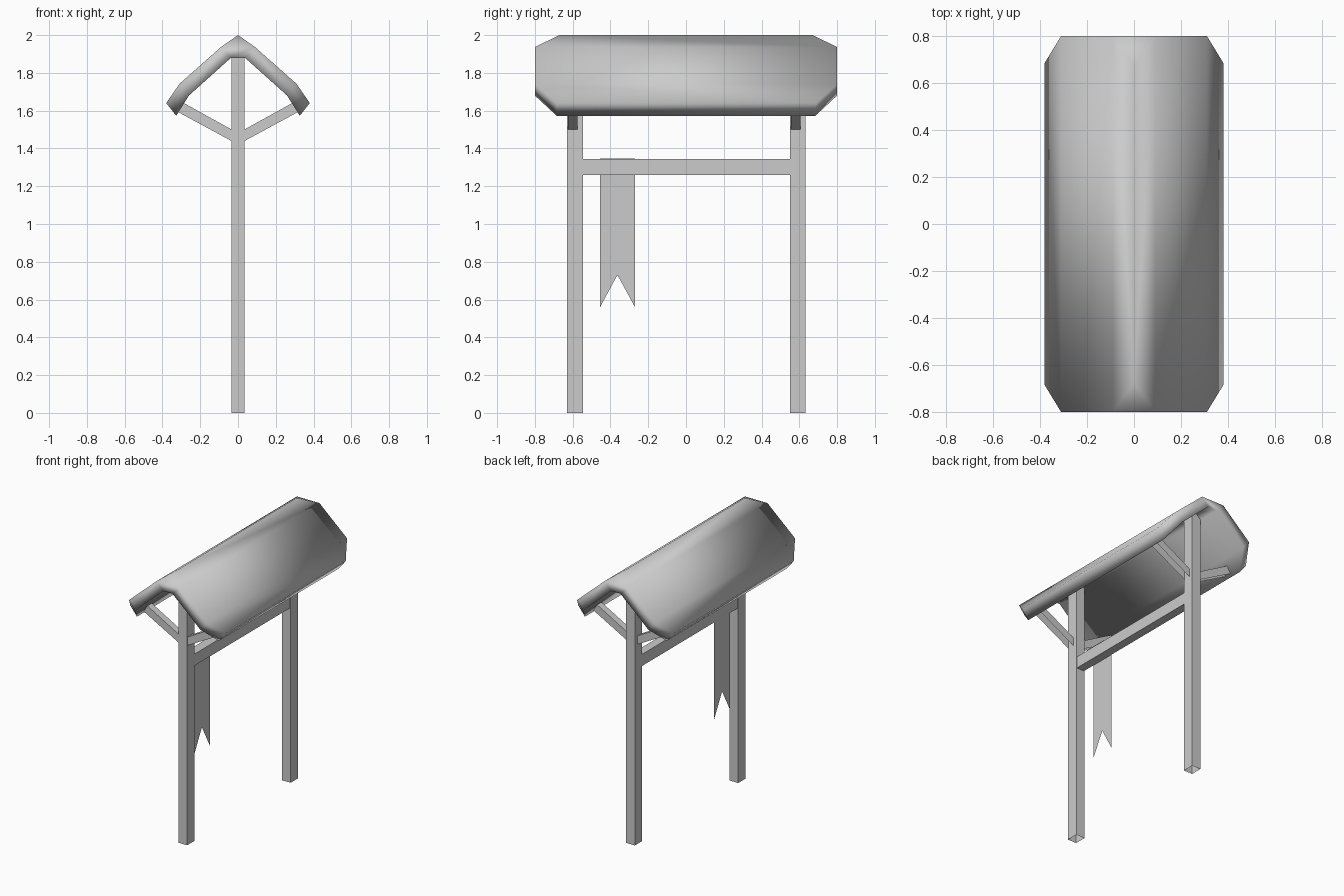
import bpy, bmesh

if "Cube" in bpy.data.objects:
    bpy.data.objects.remove(bpy.data.objects["Cube"])


def make(name, verts, faces, smooth=False):
    bm = bmesh.new()
    vs = [bm.verts.new(v) for v in verts]
    for f in faces:
        bm.faces.new([vs[i] for i in f])
    bmesh.ops.recalc_face_normals(bm, faces=bm.faces)
    for f in bm.faces:
        f.smooth = smooth
    me = bpy.data.meshes.new(name)
    bm.to_mesh(me)
    bm.free()
    ob = bpy.data.objects.new(name, me)
    bpy.context.collection.objects.link(ob)
    return ob


def prism(name, profile, y0, y1, skip=()):
    """Extrude an (x, z) profile along y, leaving out the listed side faces."""
    n = len(profile)
    verts = [(x, y, z) for y in (y0, y1) for x, z in profile]
    faces = [tuple(range(n)), tuple(range(n, 2 * n))]
    faces += [(i, (i + 1) % n, n + (i + 1) % n, n + i)
              for i in range(n) if i not in skip]
    return make(name, verts, faces)


# Posts, open underneath
W = 0.035
for label, y0, y1 in (("front", -0.63, -0.545), ("back", 0.55, 0.633)):
    prism(label + "_post", [(-W, 0), (W, 0), (W, 1.92), (-W, 1.92)], y0, y1, skip=(0,))

# Diagonal braces holding the eaves, open underneath
for label, yc in (("front", -0.60), ("back", 0.58)):
    for side, s in (("left", -1), ("right", 1)):
        prism(f"{label}_{side}_brace",
              [(s * 0.03, 1.437), (s * 0.325, 1.597), (s * 0.29, 1.642), (s * 0.03, 1.498)],
              yc - 0.025, yc + 0.025, skip=(0,))

# Cross beam
B = 0.031
prism("cross_beam", [(-B, 1.26), (B, 1.26), (B, 1.344), (-B, 1.344)], -0.55, 0.555)

# Swallow-tailed banner hung over the beam
X, T = -0.034, 1.347
make("banner",
     [(0.031, -0.27, T), (0.031, -0.455, T), (X, -0.455, T), (X, -0.455, 0.56),
      (X, -0.363, 0.73), (X, -0.27, 0.56), (X, -0.27, T)],
     [(0, 1, 2, 6), (2, 3, 4, 5, 6)])

# Thick gabled roof with clipped corners: ridge, end top, end bottom, eave
outer = [(0, 0.67, 2.0), (0.09, 0.80, 1.937), (0.31, 0.80, 1.742), (0.38, 0.685, 1.64)]
inner = [(0, 0.67, 1.915), (0.037, 0.80, 1.88), (0.26, 0.80, 1.68), (0.327, 0.685, 1.573)]
verts, index = [], {}
for layer, pts in enumerate((outer, inner)):
    for k, (x, y, z) in enumerate(pts):
        for s in (-1, 1):
            for e in (-1, 1):
                if k == 0 and s == 1:
                    index[layer, 0, 1, e] = index[layer, 0, -1, e]
                    continue
                index[layer, k, s, e] = len(verts)
                verts.append((s * x, e * y, z))
I = lambda *key: index[key]
faces = []
for s in (-1, 1):
    for k in range(3):
        for layer in (0, 1):
            faces.append((I(layer, k, s, -1), I(layer, k + 1, s, -1),
                          I(layer, k + 1, s, 1), I(layer, k, s, 1)))
        if k:
            for e in (-1, 1):
                faces.append((I(0, k, s, e), I(0, k + 1, s, e),
                              I(1, k + 1, s, e), I(1, k, s, e)))
    faces.append((I(0, 3, s, -1), I(0, 3, s, 1), I(1, 3, s, 1), I(1, 3, s, -1)))
for e in (-1, 1):
    for layer in (0, 1):
        faces.append((I(layer, 0, 1, e), I(layer, 1, 1, e), I(layer, 1, -1, e)))
    faces.append((I(0, 1, 1, e), I(0, 1, -1, e), I(1, 1, -1, e), I(1, 1, 1, e)))
make("roof", verts, faces, smooth=True)
